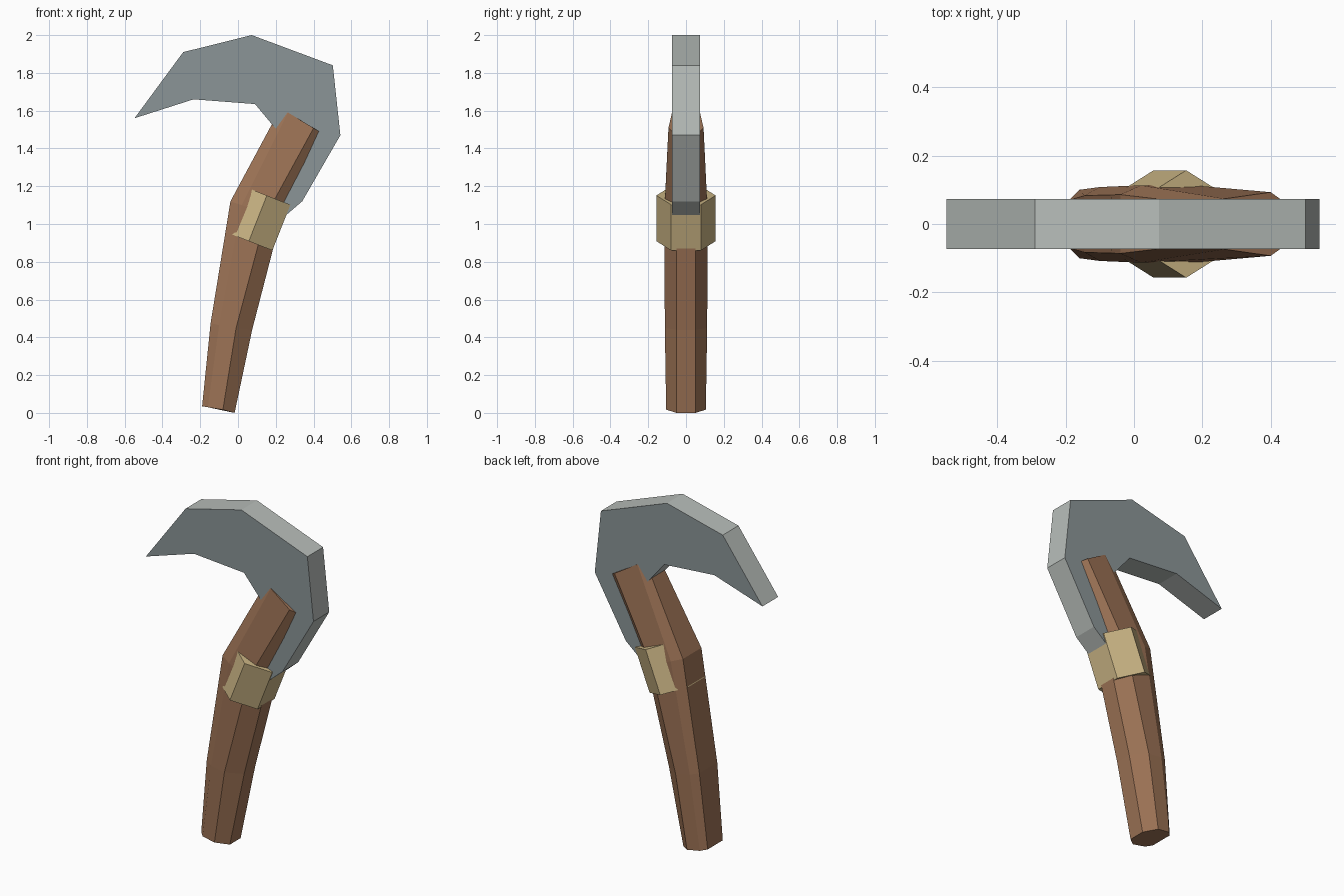
import bpy, bmesh
from math import radians, cos, sin
from mathutils import Vector, Matrix

cube = bpy.data.objects.get("Cube")
if cube:
    bpy.data.objects.remove(cube, do_unlink=True)


def material(name, rgb):
    linear = [(c / 255) ** 2.2 for c in rgb] + [1.0]
    m = bpy.data.materials.new(name)
    m.use_nodes = True
    m.diffuse_color = linear
    bsdf = m.node_tree.nodes["Principled BSDF"]
    bsdf.inputs["Base Color"].default_value = linear
    bsdf.inputs["Roughness"].default_value = 0.8
    return m


wood = material("brown wood", (155, 114, 86))
brass = material("tan binding", (201, 179, 131))
steel = material("cool grey steel", (138, 148, 150))
edge = material("light grey edge", (182, 188, 184))


def finish(name, bm, *mats):
    bmesh.ops.recalc_face_normals(bm, faces=bm.faces[:])
    mesh = bpy.data.meshes.new(name)
    for m in mats:
        mesh.materials.append(m)
    bm.to_mesh(mesh)
    bm.free()
    obj = bpy.data.objects.new(name, mesh)
    bpy.context.collection.objects.link(obj)
    return obj


def loft(name, rings, mat):
    """Join equal-sized rings of points into a capped solid."""
    bm = bmesh.new()
    loops = [[bm.verts.new(p) for p in ring] for ring in rings]
    n = len(loops[0])
    for a, b in zip(loops, loops[1:]):
        for i in range(n):
            j = (i + 1) % n
            bm.faces.new((a[i], a[j], b[j], b[i]))
    bm.faces.new(loops[0])
    bm.faces.new(loops[-1])
    return finish(name, bm, mat)


# Handle: eight-sided rings, each half listed left to right as x, half width, z
half_rings = [
    [(-.19, .07, .035), (-.16, .10, .03), (-.08, .105, .017), (-.018, .05, 0)],
    [(-.145, .083, .475), (-.10, .108, .465), (-.01, .112, .45), (.075, .05, .44)],
    [(-.04, .086, 1.12), (.02, .113, 1.10), (.15, .115, 1.05), (.225, .05, 1.02)],
    [(.225, .055, 1.613), (.265, .074, 1.59), (.40, .093, 1.508), (.46, .05, 1.472)],
]
rings = [[(x, -y, z) for x, y, z in half] + [(x, y, z) for x, y, z in reversed(half)]
         for half in half_rings]
loft("handle", rings, wood)

# Collar: tilted hexagonal band with its corners to the front and back
tilt = Matrix.Rotation(radians(21.5), 3, 'Y')
center = Vector((.105, 0, 1.03))
hexagon = [(.134 * cos(radians(a)) / cos(radians(30)),
            .157 * sin(radians(a))) for a in range(30, 390, 60)]
loft("collar", [[center + tilt @ Vector((x, y, h)) for x, y in hexagon]
                for h in (-.13, .13)], brass)

# Blade: flat hooked outline given thickness, lighter along its rim
outline = [(-.548, 1.56), (-.29, 1.91), (.073, 2.0), (.502, 1.84), (.542, 1.47),
           (.34, 1.12), (.20, 1.00), (.13, 1.10), (.27, 1.42), (.09, 1.635),
           (-.235, 1.66)]
bm = bmesh.new()
face = bm.faces.new([bm.verts.new((x, -.073, z)) for x, z in outline])
out = bmesh.ops.extrude_face_region(bm, geom=[face], use_keep_orig=True)
bmesh.ops.translate(bm, vec=(0, .146, 0),
                    verts=[g for g in out["geom"] if isinstance(g, bmesh.types.BMVert)])
bm.normal_update()
for f in bm.faces:
    f.material_index = 0 if abs(f.normal.y) > .5 else 1
finish("blade", bm, steel, edge)
